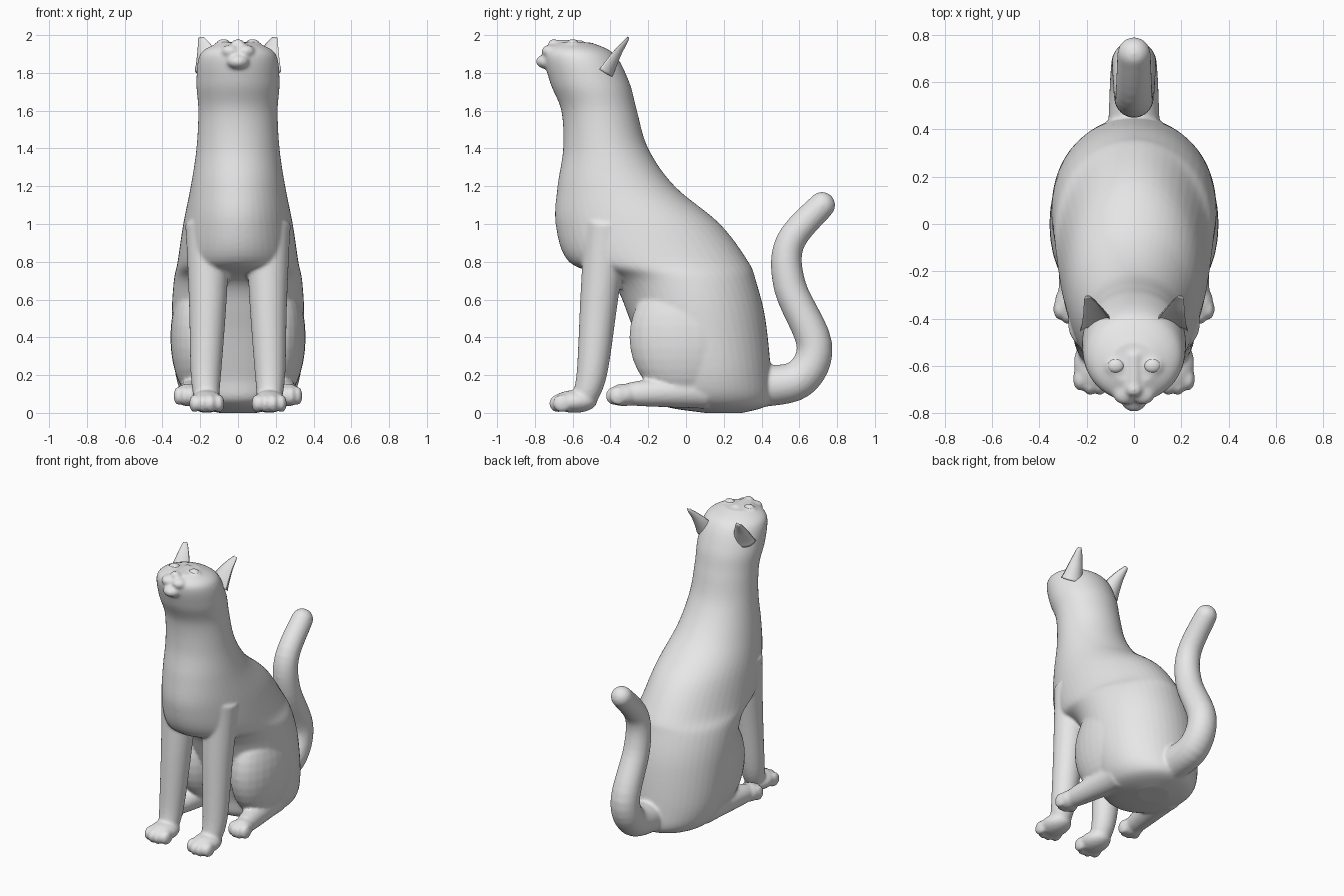
import bpy, bmesh
from math import sin, cos, pi
from mathutils import Vector, Matrix

cube = bpy.data.objects.get("Cube")
if cube:
    bpy.data.objects.remove(cube, do_unlink=True)

grey = (.8, .8, .8, 1)
fur = bpy.data.materials.new("warm_grey")
fur.use_nodes = True
fur.diffuse_color = grey
fur.node_tree.nodes["Principled BSDF"].inputs["Base Color"].default_value = grey

side_axis = Vector((1, 0, 0))
depth_axis = Vector((0, 1, 0))


def spline(rows, steps=6):
    """Catmull-Rom curve through rows of any width."""
    points = [Vector(row) for row in rows]
    padded = [points[0]] + points + [points[-1]]
    curve = []
    for before, start, end, after in zip(padded, padded[1:], padded[2:], padded[3:]):
        leave, arrive = (end - before) / 2, (after - start) / 2
        for step in range(steps):
            t = step / steps
            ease = t * t * (3 - 2 * t)
            curve.append(start.lerp(end, ease)
                         + leave * t * (1 - t) ** 2 - arrive * t * t * (1 - t))
    return curve + [points[-1]]


def skin(mesh, sections, cup=1, sides=48):
    """Join elliptical sections given as (centre, side vector, depth vector)."""
    rings = []
    for centre, side, depth in sections:
        ring = []
        for corner in range(sides):
            angle = 2 * pi * corner / sides
            bulge = sin(angle) * (cup if sin(angle) < 0 else 1)
            ring.append(mesh.verts.new(centre + side * cos(angle) + depth * bulge))
        rings.append(ring)
    for lower, upper in zip(rings, rings[1:]):
        for here in range(sides):
            there = (here + 1) % sides
            mesh.faces.new((lower[here], lower[there], upper[there], upper[here]))
    mesh.faces.new(rings[0])
    mesh.faces.new(rings[-1])


def tube(mesh, points, start_radius, end_radius, cup=1):
    """Evenly tapering round limb along a smooth path."""
    path = spline(points)
    last = len(path) - 1
    sections = []
    for i, centre in enumerate(path):
        along = (path[min(i + 1, last)] - path[max(i - 1, 0)]).normalized()
        side = (side_axis - along * side_axis.dot(along)).normalized()
        radius = start_radius + (end_radius - start_radius) * i / last
        sections.append((centre, side * radius, along.cross(side) * radius))
    skin(mesh, sections, cup)


def ball(mesh, centre, radii):
    shape = Matrix.Translation(centre) @ Matrix.Diagonal((*radii, 1))
    bmesh.ops.create_uvsphere(mesh, u_segments=28, v_segments=18, radius=1, matrix=shape)


def finish(name, mesh):
    bmesh.ops.recalc_face_normals(mesh, faces=mesh.faces)
    for face in mesh.faces:
        face.smooth = True
    data = bpy.data.meshes.new(name)
    mesh.to_mesh(data)
    mesh.free()
    data.materials.append(fur)
    part = bpy.data.objects.new(name, data)
    bpy.context.collection.objects.link(part)
    return part


body = bmesh.new()

# Haunches, chest, neck and head: height, front, back, half width
profile = [
    (0, .1, .3, .1), (.05, -.15, .44, .26), (.2, -.2, .45, .33), (.5, -.3, .42, .35),
    (.7, -.4, .37, .34), (.8, -.62, .33, .32), (1, -.69, .18, .29), (1.2, -.68, -.06, .25),
    (1.4, -.65, -.2, .22), (1.6, -.66, -.26, .21), (1.75, -.72, -.3, .22),
    (1.9, -.75, -.38, .2), (1.96, -.68, -.5, .1)]
skin(body, [(Vector((0, (front + back) / 2, height)), side_axis * width,
             depth_axis * (back - front) / 2)
            for height, front, back, width in spline(profile)])

# Tail with a rounded tip
tail_tip = (0, .72, 1.1)
tube(body, [(0, .4, .14), (0, .6, .18), (0, .68, .36), (0, .55, .67), (0, .55, .9), tail_tip],
     start_radius=.11, end_radius=.07)
ball(body, tail_tip, (.07, .07, .07))

# Chin, nose and nose bridge
ball(body, (0, -.735, 1.86), (.06, .06, .04))
ball(body, (0, -.7, 1.955), (.035, .03, .025))
tube(body, [(0, -.55, 1.94), (0, -.7, 1.95)], start_radius=.035, end_radius=.025)

for sign, label in ((1, "left"), (-1, "right")):
    # Muzzle cheek and eyelid mound
    ball(body, (sign * .04, -.715, 1.915), (.05, .05, .035))
    ball(body, (sign * .077, -.6, 1.95), (.045, .04, .022))

    # Thigh
    ball(body, (sign * .2, 0, .4), (.158, .3, .34))

    # Front leg and paw
    tube(body, [(sign * .16, -.42, 1), (sign * .16, -.46, .6),
                (sign * .17, -.5, .2), (sign * .165, -.55, .06)],
         start_radius=.12, end_radius=.06)
    ball(body, (sign * .165, -.59, .06), (.09, .12, .06))

    # Hind foot
    tube(body, [(sign * .2, .1, .12), (sign * .26, -.3, .1)],
         start_radius=.1, end_radius=.06)
    ball(body, (sign * .265, -.33, .095), (.07, .08, .06))

    # Toes, the outer two set back
    for toe in range(4):
        offset = toe - 1.5
        set_back = .02 if toe in (0, 3) else 0
        ball(body, (sign * .165 + offset * .043, set_back - .675, .05), (.029, .05, .048))
        ball(body, (sign * .265 + offset * .034, set_back - .38, .09), (.025, .045, .05))

    # Cupped ear, open towards the front
    ear = bmesh.new()
    tube(ear, [(sign * .15, -.45, 1.83), (sign * .17, -.38, 1.92), (sign * .197, -.31, 1.99)],
         start_radius=.08, end_radius=.012, cup=-.3)
    finish(label + "_ear", ear)

    # Eyeball
    eye = bmesh.new()
    ball(eye, (sign * .077, -.6, 1.957), (.035, .03, .021))
    finish(label + "_eye", eye)

# Melt the body masses into one smooth skin
cat_body = finish("body", body)
merge = cat_body.modifiers.new("merge", "REMESH")
merge.mode = "VOXEL"
merge.voxel_size = .01
merge.use_smooth_shade = True
soften = cat_body.modifiers.new("soften", "SMOOTH")
soften.factor = .5
soften.iterations = 7
